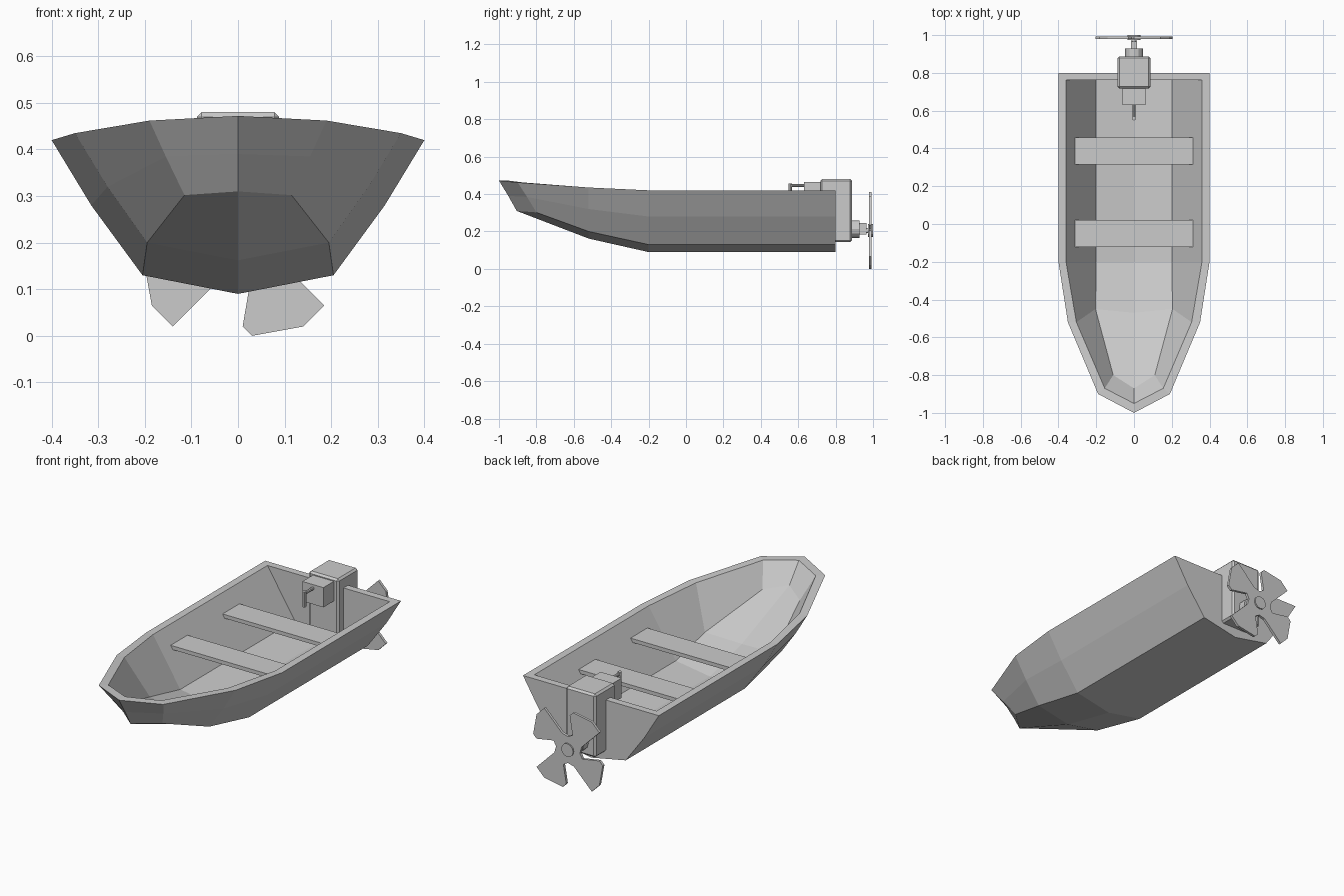
import bpy, bmesh, math
from mathutils import Matrix, Vector

if "Cube" in bpy.data.objects:
    bpy.data.objects.remove(bpy.data.objects["Cube"])


def finish(name, bm):
    bmesh.ops.remove_doubles(bm, verts=bm.verts, dist=0.0005)
    bmesh.ops.dissolve_degenerate(bm, edges=bm.edges, dist=0.0005)
    bmesh.ops.recalc_face_normals(bm, faces=bm.faces)
    me = bpy.data.meshes.new(name)
    bm.to_mesh(me)
    bm.free()
    ob = bpy.data.objects.new(name, me)
    bpy.context.collection.objects.link(ob)
    return ob


def box(name, lo, hi, bevel=0):
    bm = bmesh.new()
    bmesh.ops.create_cube(bm, size=1)
    for v in bm.verts:
        v.co = Vector([(a + b) / 2 + c * (b - a) for a, b, c in zip(lo, hi, v.co)])
    ob = finish(name, bm)
    if bevel:
        m = ob.modifiers.new("bevel", 'BEVEL')
        m.width, m.segments = bevel, 1
    return ob


def rod(name, r, a, b, sides=12):
    a, b = Vector(a), Vector(b)
    bm = bmesh.new()
    mat = Matrix.Translation((a + b) / 2) @ (b - a).to_track_quat('Z', 'Y').to_matrix().to_4x4()
    bmesh.ops.create_cone(bm, cap_ends=True, segments=sides, radius1=r, radius2=r,
                          depth=(b - a).length, matrix=mat)
    return finish(name, bm)


# Hull: keel, chine, knuckle and rim lines (half), stern to stem
outer = [
    [(0, .8, .09), (0, -.2, .09), (0, -.52, .162), (0, -.905, .31), (0, -.905, .31)],
    [(.205, .8, .13), (.205, -.2, .13), (.195, -.52, .2), (.115, -.8, .302), (0, -.905, .31)],
    [(.315, .8, .28), (.315, -.2, .28), (.28, -.52, .32), (.155, -.85, .385), (0, -.95, .39)],
    [(.4, .8, .42), (.4, -.2, .42), (.35, -.52, .435), (.19, -.9, .462), (0, -1, .472)]]
inner = [
    [(0, .762, .14), (0, -.2, .14), (0, -.47, .21), (0, -.87, .37), (0, -.87, .37)],
    [(.2, .762, .17), (.2, -.2, .17), (.204, -.45, .225), (.11, -.8, .345), (0, -.87, .37)],
    [(.36, .762, .42), (.36, -.2, .42), (.305, -.52, .435), (.155, -.87, .462), (0, -.95, .472)]]

bm = bmesh.new()


def face(*pts):
    unique = list(dict.fromkeys(pts))
    if len(unique) > 2:
        bm.faces.new([bm.verts.new(p) for p in unique])


def strip(a, b):
    for i in range(len(a) - 1):
        face(a[i], a[i + 1], b[i + 1], b[i])


for shell in (outer, inner):
    for a, b in zip(shell, shell[1:]):
        strip(a, b)
    # Transom
    face(*[line[0] for line in shell], (0, shell[0][0][1], .42))
strip([(0, .8, .42)] + outer[-1], [(0, .762, .42)] + inner[-1])
bmesh.ops.remove_doubles(bm, verts=bm.verts, dist=0.0005)
half = bm.faces[:]
for f in half:
    face(*[(-v.co.x if v.co.x > .001 else 0, v.co.y, v.co.z) for v in f.verts])
finish("hull", bm)

# Seats
for i, y in enumerate((.387, -.05)):
    box(f"seat_{i + 1}", (-.312, y - .071, .325), (.312, y + .071, .345))

# Motor and its control block
box("motor_body", (-.088, .718, .143), (.088, .888, .48), .01)
box("control_block", (-.062, .63, .36), (.062, .722, .465))
rod("tiller_arm", .008, (0, .555, .445), (0, .632, .445), 8)
rod("tiller_grip", .01, (0, .558, .375), (0, .558, .456), 8)

# Drive shaft
rod("shaft_housing", .047, (0, .885, .213), (0, .928, .213))
box("shaft_mount", (-.015, .92, .185), (.015, .965, .245))
rod("shaft", .013, (0, .92, .205), (0, .985, .205))
rod("propeller_hub", .035, (0, .974, .205), (0, 1, .205))

# Propeller: four copies of one clipped-corner blade with a broad root
blade = [(0, 0), (.07, 0), (.08, -.035), (.185, -.14), (.14, -.185), (.03, -.205),
         (.01, -.185), (.027, -.085), (0, -.07)]
for k in range(4):
    bm = bmesh.new()
    f = bm.faces.new([bm.verts.new((x, 0, z)) for x, z in blade])
    ext = bmesh.ops.extrude_face_region(bm, geom=[f])
    bmesh.ops.translate(bm, vec=(0, .014, 0),
                        verts=[v for v in ext["geom"] if isinstance(v, bmesh.types.BMVert)])
    bm.transform(Matrix.Translation((0, .979, .205)) @ Matrix.Rotation(k * math.pi / 2, 4, 'Y'))
    finish(f"propeller_blade_{k + 1}", bm)
